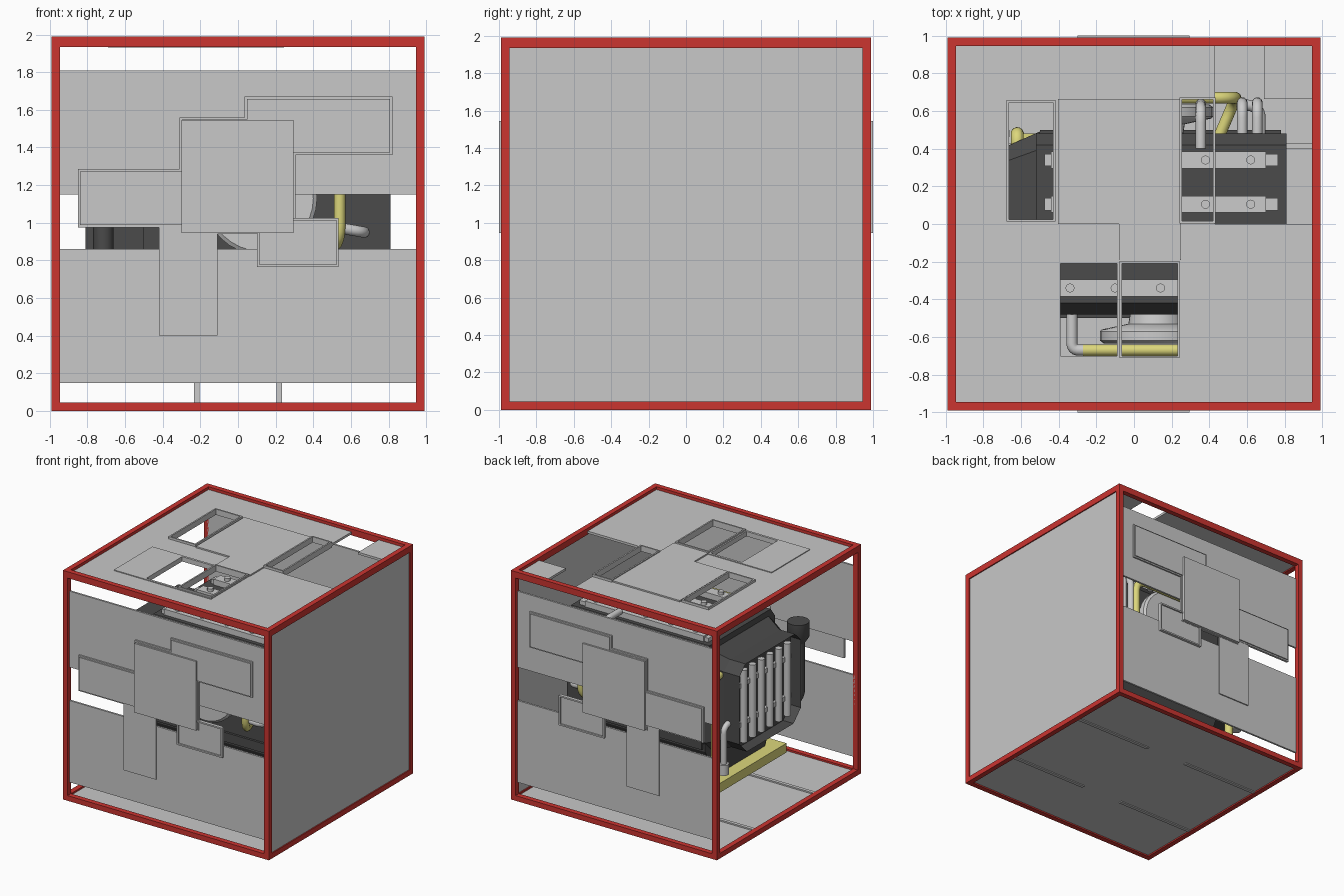
import bpy, bmesh, math
from mathutils import Vector

if "Cube" in bpy.data.objects:
    bpy.data.objects.remove(bpy.data.objects["Cube"])


def material(name, rgb):
    m = bpy.data.materials.new(name)
    m.diffuse_color = (*rgb, 1)
    m.use_nodes = True
    m.node_tree.nodes["Principled BSDF"].inputs["Base Color"].default_value = m.diffuse_color
    return m


RED = material("red_frame", (0.60, 0.035, 0.03))
GREY = material("panel_grey", (0.58, 0.58, 0.58))
DARK = material("engine_dark", (0.07, 0.07, 0.07))
STEEL = material("pipe_grey", (0.60, 0.60, 0.60))
YELLOW = material("yellow", (0.72, 0.68, 0.20))


def finish(name, bm, mat, smooth=False):
    bmesh.ops.recalc_face_normals(bm, faces=bm.faces)
    me = bpy.data.meshes.new(name)
    bm.to_mesh(me)
    bm.free()
    me.materials.append(mat)
    ob = bpy.data.objects.new(name, me)
    bpy.context.collection.objects.link(ob)
    if smooth:
        bpy.ops.object.select_all(action='DESELECT')
        bpy.context.view_layer.objects.active = ob
        ob.select_set(True)
        bpy.ops.object.shade_smooth_by_angle(angle=math.radians(35))
    return ob


def box(name, x0, x1, y0, y1, z0, z1, mat):
    bm = bmesh.new()
    bmesh.ops.create_cube(bm, size=1)
    for v in bm.verts:
        v.co = ((x0 + x1) / 2 + v.co.x * (x1 - x0), (y0 + y1) / 2 + v.co.y * (y1 - y0),
                (z0 + z1) / 2 + v.co.z * (z1 - z0))
    return finish(name, bm, mat)


def rings(bm, loops):
    """Skin closed loops of points and cap both ends."""
    vs = [[bm.verts.new(p) for p in lp] for lp in loops]
    n = len(vs[0])
    for a, b in zip(vs, vs[1:]):
        for i in range(n):
            bm.faces.new((a[i], a[(i + 1) % n], b[(i + 1) % n], b[i]))
    return bm.faces.new(vs[0]), bm.faces.new(vs[-1])


def lathe(name, origin, axis, profile, mat, seg=24):
    """Turned part: profile is (distance along axis, radius)."""
    q = Vector(axis).to_track_quat('Z', 'Y')
    bm = bmesh.new()
    rings(bm, [[Vector(origin) + q @ Vector((r * math.cos(math.tau * i / seg), r * math.sin(math.tau * i / seg), d))
                for i in range(seg)] for d, r in profile])
    return finish(name, bm, mat, True)


def tube(name, pts, r, mat, bend=0.08, seg=12):
    """Round pipe along a path with rounded corners."""
    pts = [Vector(p) for p in pts]
    path = [pts[0]]
    for a, b, c in zip(pts, pts[1:], pts[2:]):
        d = min(bend, (a - b).length * 0.49, (c - b).length * 0.49)
        p, q = b + (a - b).normalized() * d, b + (c - b).normalized() * d
        path += [p.lerp(b, t / 6).lerp(b.lerp(q, t / 6), t / 6) for t in range(7)]
    path.append(pts[-1])
    bm, loops, up = bmesh.new(), [], None
    for i, p in enumerate(path):
        t = (path[min(i + 1, len(path) - 1)] - path[max(i - 1, 0)]).normalized()
        up = t.orthogonal() if up is None else up - t * up.dot(t)
        up.normalize()
        side = t.cross(up)
        loops.append([p + r * (math.cos(math.tau * k / seg) * up + math.sin(math.tau * k / seg) * side)
                      for k in range(seg)])
    rings(bm, loops)
    return finish(name, bm, mat, True)


def sheet(name, rect, holes, z0, z1):
    """Flat horizontal plate with rectangular holes."""
    xs = sorted({x for r in [rect] + holes for x in r[:2] if rect[0] <= x <= rect[1]})
    ys = sorted({y for r in [rect] + holes for y in r[2:] if rect[2] <= y <= rect[3]})
    bm = bmesh.new()
    for a, b in zip(xs, xs[1:]):
        for c, d in zip(ys, ys[1:]):
            mx, my = (a + b) / 2, (c + d) / 2
            if not any(h[0] < mx < h[1] and h[2] < my < h[3] for h in holes):
                bm.faces.new([bm.verts.new(p) for p in ((a, c, z0), (b, c, z0), (b, d, z0), (a, d, z0))])
    bmesh.ops.remove_doubles(bm, verts=bm.verts, dist=1e-4)
    ext = bmesh.ops.extrude_face_region(bm, geom=bm.faces[:], use_keep_orig=True)
    for v in ext["geom"]:
        if isinstance(v, bmesh.types.BMVert):
            v.co.z = z1
    return finish(name, bm, GREY)


# Red edge frame
T, E, H = 0.045, 0.99, 1.99
for a in (-E, E - T):
    for b in (-E, E - T):
        box("frame_post", a, a + T, b, b + T, 0, H, RED)
        box("frame_rail_x", -E, E, a, a + T, b + E, b + E + T + 0.01 * (b > 0), RED)
        box("frame_rail_y", a, a + T, -E, E, b + E, b + E + T + 0.01 * (b > 0), RED)

# Right wall, floor and floor ribs
box("right_wall", 0.955, 0.98, -0.96, 0.96, 0.02, 1.97, GREY)
box("floor", -0.96, 0.96, -0.96, 0.96, 0.012, 0.03, GREY)
for s in (-1, 1):
    for x0, x1 in ((-0.95, -0.2), (0.2, 0.95)):
        box("floor_rib", x0, x1, s * 0.415 - 0.015, s * 0.415 + 0.015, 0.004, 0.042, GREY)
    for y in (-0.4, 0.4):
        box("engine_leg", s * 0.22 - 0.015, s * 0.22 + 0.015, y - 0.04, y + 0.04, 0.03, 0.3, STEEL)

# Front and back walls with layered plates (mirrored)
for s, side in ((-1, "front"), (1, "back")):
    def slab(name, x0, x1, z0, z1, d0, d1):
        y0, y1 = sorted((s * d0, s * d1))
        return box(side + "_" + name, x0, x1, y0, y1, z0, z1, GREY)
    slab("lower_wall", -0.96, 0.96, 0.15, 0.86, 0.945, 0.962)
    slab("upper_wall", -0.96, 0.96, 1.15, 1.81, 0.945, 0.962)
    slab("strip_plate", -0.42, -0.11, 0.40, 0.99, 0.955, 0.972)
    for n, x0, x1, z0, z1 in (("side_plate", -0.85, -0.28, 0.975, 1.285), ("high_plate", 0.035, 0.82, 1.36, 1.67),
                              ("center_back", -0.31, 0.305, 0.94, 1.56)):
        slab(n, x0, x1, z0, z1, 0.955, 0.975)
        slab(n + "_face", x0 + 0.012, x1 - 0.012, z0 + 0.012, z1 - 0.012, 0.97, 0.985)
    slab("center_plate", -0.3, 0.295, 0.945, 1.545, 0.97, 1.0)
    slab("small_plate", 0.1, 0.535, 0.765, 1.025, 0.955, 0.972)
    for x0, x1, z0, z1 in ((0.1, 0.535, 0.765, 0.778), (0.1, 0.535, 1.012, 1.025),
                           (0.1, 0.113, 0.765, 1.025), (0.522, 0.535, 0.765, 1.025)):
        slab("small_plate_rim", x0, x1, z0, z1, 0.955, 0.985)

# Roof with openings, overlay plates and raised rims
left_hole, mid_hole = (-0.665, -0.43, 0.025, 0.645), (0.255, 0.42, 0.015, 0.66)
hole_a, hole_b = (-0.39, -0.09, -0.7, -0.21), (-0.065, 0.23, -0.7, -0.21)
sheet("roof", (-0.96, 0.96, -0.96, 0.96),
      [left_hole, mid_hole, hole_a, hole_b, (0.43, 0.96, 0, 0.665), (0.43, 0.69, 0.665, 0.96)], 1.945, 1.965)
sheet("roof_front_plate", (-0.69, 0.245, -0.72, -0.19), [hole_a, hole_b], 1.93, 1.972)
sheet("roof_main_plate", (-0.405, 0.25, -0.19, 0.665), [(-0.405, -0.08, -0.19, 0)], 1.96, 1.977)
for h in (left_hole, mid_hole, hole_b):
    sheet("roof_rim", (h[0] - 0.013, h[1] + 0.013, h[2] - 0.013, h[3] + 0.013), [h], 1.935, 1.985)

# Engine block on yellow base
box("engine_base", -0.63, 0.78, -0.48, 0.48, 0.28, 0.36, YELLOW)
bm = bmesh.new()
block = [(-0.34, 0.36), (0.34, 0.36), (0.48, 0.62), (0.48, 1.44), (0.42, 1.52), (-0.42, 1.52), (-0.48, 1.44), (-0.48, 0.62)]
rings(bm, [[(x, y, z) for y, z in block] for x in (-0.52, 0.81)])
finish("engine_block", bm, DARK)
for s in (-1, 1):
    box("engine_side_ledge", -0.5, 0.78, s * 0.45 - 0.05, s * 0.45 + 0.05, 0.64, 0.72, DARK)

# Grille housing at the open left end, with recessed mouth and bars
bm = bmesh.new()
housing = [(-0.32, 0.64), (0.32, 0.64), (0.42, 0.74), (0.42, 1.33), (0.34, 1.41), (-0.34, 1.41), (-0.42, 1.33), (-0.42, 0.74)]
mouth, _ = rings(bm, [[(x, y * k, 1.02 + (z - 1.02) * k) for y, z in housing]
                      for x, k in ((-0.81, 1), (-0.66, 1), (-0.5, 1.17))])
bmesh.ops.inset_region(bm, faces=[mouth], thickness=0.05)
for v in mouth.verts:
    v.co.x += 0.1
finish("grille_housing", bm, DARK)
for i in range(6):
    y = -0.3 + i * 0.12
    lathe("grille_bar", (-0.765, y, 0.71), (0, 0, 1), [(0, 0.03), (0.63, 0.03)], STEEL, 12)
for z in (0.86, 1.2):
    box("grille_crossbar", -0.76, -0.73, -0.36, 0.36, z - 0.02, z + 0.02, STEEL)

# Valve rails with bolts
for y in (-0.34, -0.105, 0.105, 0.34):
    box("valve_rail", -0.44, 0.7, y - 0.045, y + 0.045, 1.51, 1.57, STEEL)
    box("valve_rail_tip", -0.475, 0.765, y - 0.032, y + 0.032, 1.51, 1.555, STEEL)
    for i in range(5):
        lathe("rail_bolt", (-0.34 + 0.24 * i, y, 1.56), (0, 0, 1), [(0, 0.024), (0.035, 0.024)], STEEL, 12)

# Side drums and pipework (both sides)
for s in (-1, 1):
    lathe("side_drum", (0.12, s * 0.47, 1.13), (0, s, 0),
          [(0, 0.14), (0.06, 0.15), (0.09, 0.29), (0.1, 0.3), (0.15, 0.3), (0.165, 0.28)], STEEL, 32)
    tube("upper_pipe", [(-0.33, s * 0.42, 1.38), (-0.33, s * 0.67, 1.38), (-0.25, s * 0.67, 1.38)], 0.03, STEEL)
    tube("yellow_pipe", [(-0.27, s * 0.67, 1.38), (0.54, s * 0.67, 1.38), (0.54, s * 0.67, 0.88), (0.45, s * 0.46, 0.86)],
         0.031, YELLOW, 0.12)
    tube("low_pipe", [(0.55, s * 0.64, 0.97), (0.67, s * 0.62, 0.95), (0.67, s * 0.45, 0.95)], 0.03, STEEL, 0.06)
tube("rear_top_pipe", [(0.355, 0.4, 1.58), (0.355, 0.62, 1.58), (0.355, 0.64, 1.36)], 0.028, STEEL)
for x in (0.575, 0.655):
    tube("rear_riser", [(x, 0.46, 1.4), (x, 0.645, 1.4), (x, 0.645, 1.0)], 0.028, STEEL)

# Intake stack on the front side, small pipes on the back side
tube("intake_pipe", [(-0.715, -0.52, 1.32), (-0.715, -0.52, 0.76), (-0.62, -0.38, 0.72)], 0.055, DARK, 0.1, 16)
lathe("intake_cap", (-0.715, -0.52, 1.25), (0, 0, 1), [(0, 0.056), (0.05, 0.088), (0.18, 0.088)], DARK)
tube("drain_pipe", [(-0.7, 0.48, 0.52), (-0.7, 0.48, 0.88), (-0.7, 0.38, 0.9)], 0.025, STEEL)
lathe("drain_collar", (-0.7, 0.48, 0.48), (0, 0, 1), [(0, 0.042), (0.09, 0.042)], STEEL, 16)
tube("yellow_elbow", [(-0.62, 0.38, 1.3), (-0.62, 0.48, 1.3), (-0.62, 0.48, 0.36)], 0.035, YELLOW)
